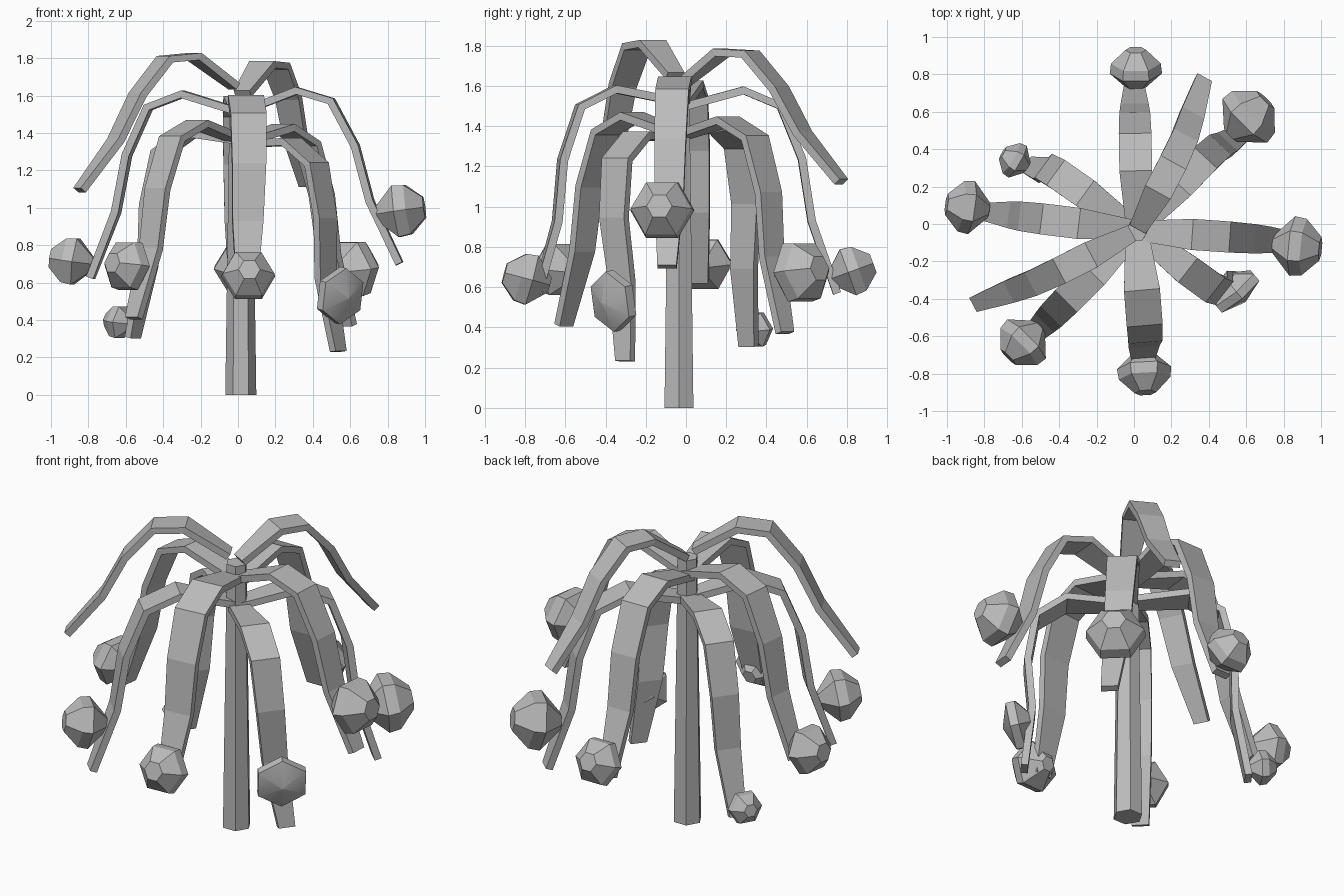
import bpy
import bmesh
from math import radians, sin, cos, pi
from mathutils import Vector, Matrix

cube = bpy.data.objects.get("Cube")
if cube:
    bpy.data.objects.remove(cube)

grey = bpy.data.materials.new("plain grey")
grey.use_nodes = True
tone = (0.5, 0.5, 0.5, 1)
grey.diffuse_color = tone
grey.node_tree.nodes["Principled BSDF"].inputs["Base Color"].default_value = tone

AXIS = Vector((0.015, -0.035, 0))
UP = Vector((0, 0, 1))


def loft(name, rings):
    """Skin a stack of equal rings and cap both ends."""
    bm = bmesh.new()
    loops = [[bm.verts.new(p) for p in ring] for ring in rings]
    for low, high in zip(loops, loops[1:]):
        for i in range(len(low)):
            j = (i + 1) % len(low)
            bm.faces.new((low[i], low[j], high[j], high[i]))
    bm.faces.new(loops[0][::-1])
    bm.faces.new(loops[-1])
    bmesh.ops.recalc_face_normals(bm, faces=bm.faces)
    mesh = bpy.data.meshes.new(name)
    bm.to_mesh(mesh)
    bm.free()
    mesh.materials.append(grey)
    obj = bpy.data.objects.new(name, mesh)
    bpy.context.collection.objects.link(obj)
    return obj


def hexagon(centre, side, up, radius):
    return [centre + (side * cos(k * pi / 3) + up * sin(k * pi / 3)) * radius
            for k in range(6)]


# Drooping arm: reach, rise and width along its length
ARM = [(0.0, 0.0, 0.11), (0.33, 0.09, 0.175), (0.52, 0.01, 0.175),
       (0.63, -0.26, 0.165), (0.68, -0.58, 0.15), (0.81, -0.95, 0.1)]


def make_arm(name, yaw, pitch, sway, root, scale, slim, start=0):
    out = Vector((cos(radians(yaw)), sin(radians(yaw)), 0))
    side = UP.cross(out)
    tilt = Matrix.Rotation(radians(pitch), 2)
    flat = [tilt @ Vector((r, z)) * scale for r, z, w in ARM]
    last = len(flat) - 1
    rings = []
    for i, (p, step) in enumerate(zip(flat, ARM)):
        run = (flat[min(i + 1, last)] - flat[max(i - 1, 0)]).normalized()
        normal = out * -run.y + UP * run.x
        centre = AXIS + out * (start + p.x) + UP * (root + p.y)
        centre += side * sway * (i / last) ** 3
        half = side * step[2] * slim / 2
        thick = normal * 0.02
        rings.append([centre - half - thick, centre + half - thick,
                      centre + half + thick, centre - half + thick])
    loft(name + "_arm", rings)


# Faceted bud: position along its axis and radius, as shares of its size
BUD = [(-0.8, 0.3), (-0.15, 1), (0.25, 0.95), (0.8, 0.4)]
DISC = [(-0.6, 0.4), (-0.2, 1), (0.12, 1), (0.45, 0.05)]


def make_bud(name, x, y, z, size, lift=8, shape=BUD):
    centre = Vector((x, y, z))
    level = (Vector((x, y, 0)) - AXIS).normalized()
    if shape is DISC:
        level.rotate(Matrix.Rotation(radians(-18), 3, "Z"))
    side = UP.cross(level)
    out = level * cos(radians(lift)) + UP * sin(radians(lift))
    up = out.cross(side)
    if shape is DISC:
        side, up = up, -side
    rings = [hexagon(centre + out * a * size, side, up, r * size) for a, r in shape]
    bud = loft(name + "_bud", rings)
    if shape is DISC:
        for face in bud.data.polygons:
            face.use_smooth = (face.normal.dot(out) > 0.5)


# Six-sided post
X, Y = Vector((1, 0, 0)), Vector((0, 1, 0))
loft("post", [hexagon(AXIS + UP * z, X, Y, r)
              for z, r in ((0, 0.083), (1.6, 0.06))])

# Arms: yaw, pitch, sideways sway, root height, scale, width share, start
ARMS = {
    "back": (91, 0, 0, 1.49, 0.97, 1),
    "back_left_high": (61, 20, 0.08, 1.61, 0.79, 0.88, 0.02),
    "back_left": (47, -2, -0.06, 1.35, 1, 0.95),
    "left": (-4, 6, 0, 1.51, 0.94, 0.95),
    "front_left": (-38, -13, 0.11, 1.34, 1, 0.95),
    "front": (-85, -4, -0.03, 1.52, 0.95, 1.1),
    "front_right": (225, 0, 0, 1.36, 1, 0.95),
    "front_right_high": (208, 18, -0.06, 1.65, 0.85, 0.85, 0.04),
    "right": (173, 2, 0, 1.51, 0.96, 0.95),
    "back_right": (144, -8, 0.06, 1.36, 1, 0.95),
}
for name, values in ARMS.items():
    make_arm(name, *values)

# Buds: centre, size and upward tilt
BUDS = {
    "back": (0.01, 0.825, 0.68, 0.14, 20),
    "back_left": (0.61, 0.57, 0.675, 0.168),
    "left": (0.87, -0.12, 0.985, 0.16),
    "front_left": (0.55, -0.365, 0.53, 0.152, -10, DISC),
    "front": (0.055, -0.79, 0.64, 0.145, 15),
    "front_right": (-0.59, -0.63, 0.69, 0.147),
    "right": (-0.89, 0.09, 0.715, 0.143),
    "back_right": (-0.635, 0.34, 0.39, 0.098),
}
for name, values in BUDS.items():
    make_bud(name, *values)
